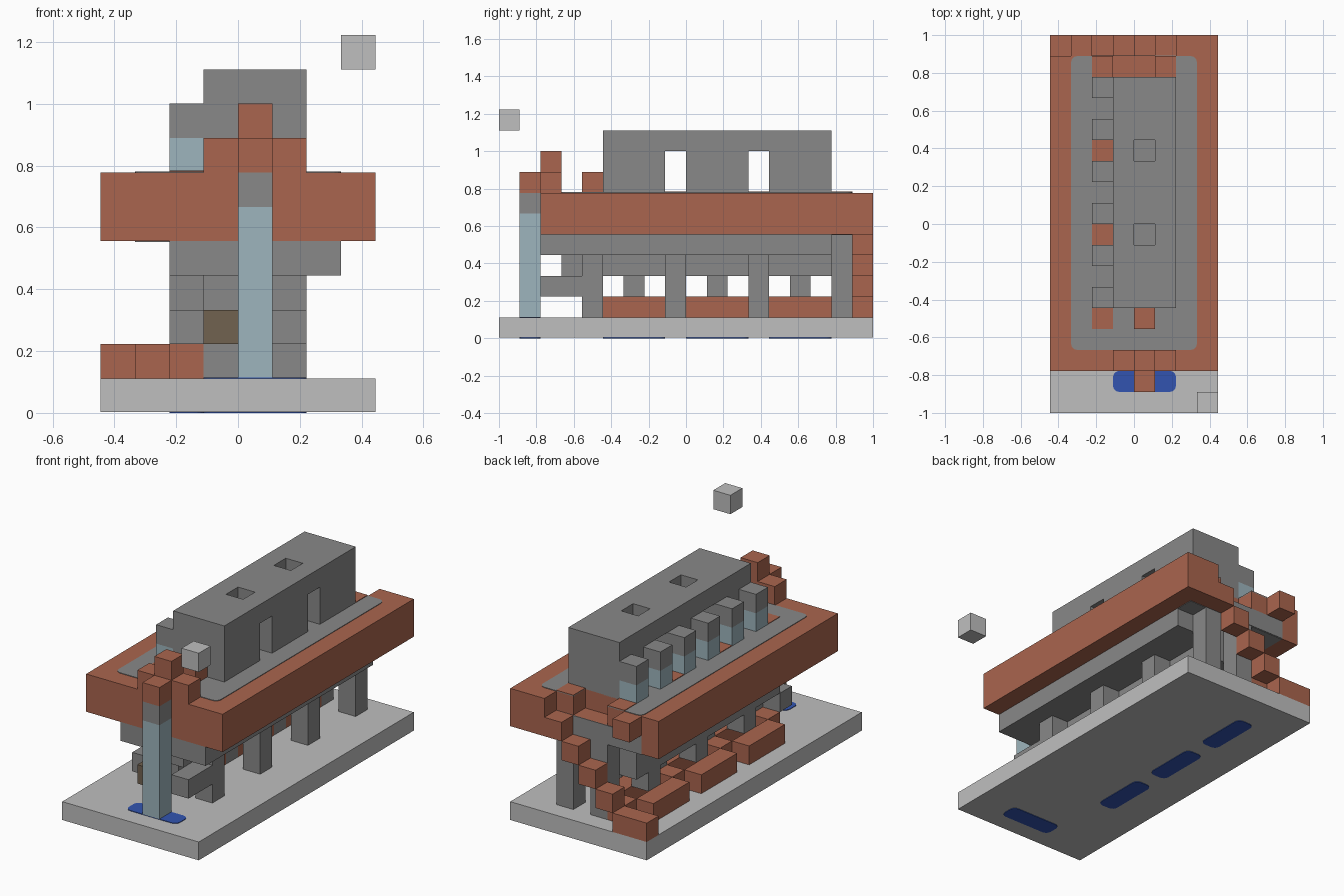
import bpy
import bmesh

U = 1 / 9        # one building block
T = 0.03         # thin plate, in blocks

old = bpy.data.objects.get("Cube")
if old:
    bpy.data.objects.remove(old, do_unlink=True)


def material(name, *srgb):
    m = bpy.data.materials.new(name)
    m.use_nodes = True
    col = [((c / 255 + 0.055) / 1.055) ** 2.4 for c in srgb] + [1]
    m.diffuse_color = col
    bsdf = next(n for n in m.node_tree.nodes if n.type == 'BSDF_PRINCIPLED')
    bsdf.inputs["Base Color"].default_value = col
    return m


STONE = material("stone_grey", 137, 137, 137)
PALE = material("pale_grey", 191, 191, 191)
BRICK = material("brick_orange", 170, 101, 78)
GLASS = material("glass_blue", 157, 181, 189)
WATER = material("water_blue", 50, 84, 176)
WOOD = material("wood_brown", 113, 98, 80)


def box(name, mat, x, y, z, rounding=0):
    """Block spanning the given (low, high) ranges, in block units."""
    bm = bmesh.new()
    bmesh.ops.create_cube(bm, size=1)
    for v in bm.verts:
        v.co = [U * r[int(c > 0)] for c, r in zip(v.co, (x, y, z))]
    if rounding:
        upright = [e for e in bm.edges
                   if abs(e.verts[0].co.z - e.verts[1].co.z) > 1e-5]
        bmesh.ops.bevel(bm, geom=upright, offset=rounding * U, segments=4,
                        profile=0.5, affect='EDGES')
    me = bpy.data.meshes.new(name)
    bm.to_mesh(me)
    bm.free()
    me.materials.append(mat)
    ob = bpy.data.objects.new(name, me)
    bpy.context.collection.objects.link(ob)
    return ob


def cut(ob, cutter_ranges):
    """Carve stone-lined openings out of an object."""
    for ranges in cutter_ranges:
        cutter = box("cutter", STONE, *ranges)
        cutter.hide_render = True
        mod = ob.modifiers.new("opening", 'BOOLEAN')
        mod.operation = 'DIFFERENCE'
        mod.solver = 'EXACT'
        mod.object = cutter
        bpy.context.view_layer.objects.active = ob
        bpy.ops.object.modifier_apply(modifier=mod.name)
        bpy.data.objects.remove(cutter, do_unlink=True)


def pool(name, x, y):
    """Water that shows on the top and the underside of the base."""
    box(name + "_top", WATER, x, y, (1 - T, 1 + T), 0.3)
    box(name + "_underside", WATER, x, y, (0, 2 * T), 0.3)


# Base and floating block
box("base", PALE, (-4, 4), (-9, 9), (T, 1))
box("floating_block", PALE, (3, 4), (-9, -8), (10, 11))

# Deck with brick rim, stone floor and an entrance notch at the back
notch = [((-1, 1), (7, 9), (6, 8))]
deck = box("deck", BRICK, (-4, 4), (-7, 8), (5, 7))
cut(deck, notch)
floor = box("deck_floor", STONE, (-3, 3), (-6, 8), (7 - T, 7 + T), 0.3)
cut(floor, notch)
box("deck_underside", STONE, (-3, 3), (-6, 8), (5 - T, 5 + T))
box("deck_back_panel", STONE, (-3, 2), (8 - T, 8 + T), (5, 6))
box("deck_back_corner", BRICK, (2, 4), (8, 9), (5, 7))
box("deck_back_block", BRICK, (-3, -2), (8, 9), (6, 7))

# Brick tiles in the deck floor
for x, y in ((-2, -5), (-2, -1), (-2, 3), (-2, 7), (1, 7)):
    box("floor_tile", BRICK, (x, x + 1), (y, y + 1), (7, 7 + 2 * T))

# Structure under the deck
box("under_slab", STONE, (-2, 3), (-7, 7), (4, 5))
box("under_beam", STONE, (-1, 1), (-6, 7), (3, 4))
box("channel_beam", STONE, (-2, -1), (-5, 7), (3, 4))
for y in (-5, -1, 3, 7):
    top = 5 if y == 7 else 4
    for x in (-1, 1):
        box("column", STONE, (x, x + 1), (y, y + 1), (1, top))
    box("basin_end", BRICK, (-2, -1), (y, y + 1), (1, 2))

# Basins with water and spouts between the columns
for y in (-4, 0, 4):
    box("basin_outer_wall", BRICK, (-3, -2), (y, y + 3), (1, 2))
    box("basin_inner_wall", BRICK, (-1, 0), (y, y + 3), (1, 2))
    box("spout", STONE, (-2, -1), (y + 1, y + 2), (2, 3))
    pool("basin_water", (-2, -1), (y, y + 3))

# Low blocks at the front
box("front_arm", STONE, (1, 2), (-7, -5), (2, 3))
box("side_arm", STONE, (-2, -1), (-6, -5), (2, 3))
box("wood_block", WOOD, (-1, 0), (-7, -6), (2, 3))

# Front fountain
pool("fountain_water", (-1, 2), (-8, -7))
box("fountain_pillar", GLASS, (0, 1), (-8, -7), (1, 6))
box("fountain_collar", STONE, (0, 1), (-8, -7), (6, 7))
box("fountain_cap", BRICK, (0, 1), (-8, -7), (7, 8))
for x, top in ((-1, 8), (0, 9), (1, 8)):
    box("parapet_block", BRICK, (x, x + 1), (-7, -6), (7, top))
box("door_block", BRICK, (0, 1), (-5, -4), (7, 8))

# House with cross passages and roof shafts
house = box("house", STONE, (-1, 2), (-4, 7), (7, 10))
for y in (-1, 3):
    cut(house, [((-2, 3), (y, y + 1), (6.9, 9)),
                ((0, 1), (y, y + 1), (8.5, 11))])

# Glazed bays along the right wall
for y in range(-4, 7, 2):
    box("bay_glass", GLASS, (-2, -1), (y, y + 1), (7, 8))
    box("bay_cap", STONE, (-2, -1), (y, y + 1), (8, 9))

# Back staircase
box("stair_foot", BRICK, (-4, -2), (8, 9), (1, 2))
for i in range(4):
    box("stair_step", BRICK, (i - 2, i - 1), (8, 9), (i + 2, i + 3))
